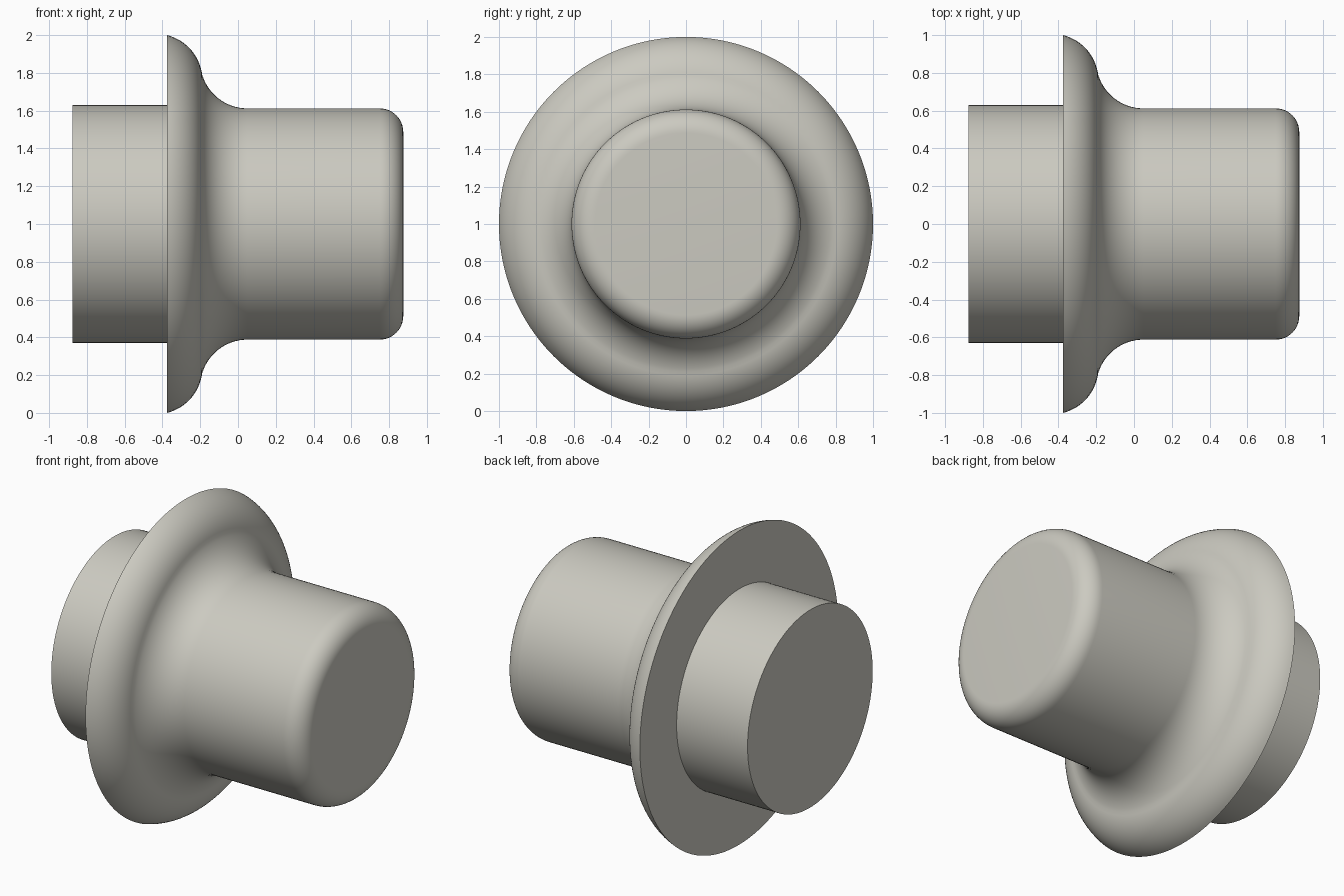
import bpy, bmesh, math
from mathutils import Matrix, Vector

if "Cube" in bpy.data.objects:
    bpy.data.objects.remove(bpy.data.objects["Cube"])

SEGMENTS = 128


def arc(cx, cr, radius, start, end, steps):
    """Points of an arc in the (axis, radius) plane, angles in degrees."""
    pts = []
    for i in range(steps + 1):
        a = math.radians(start + (end - start) * i / steps)
        pts.append((cx + radius * math.cos(a), cr + radius * math.sin(a)))
    return pts


# Profile along the x axis: rear spigot, flange, cove, barrel, rounded nose
R = 0.25
c1 = Vector((-0.4375, 0.758))
c2 = Vector((0.05, 0.862))
tilt = math.degrees(math.atan2(c2.y - c1.y, c2.x - c1.x))
rim = math.degrees(math.atan2(1.0 - c1.y, -0.375 - c1.x))

profile = [(-0.875, 0.63), (-0.375, 0.63)]
profile += arc(c1.x, c1.y, R, rim, tilt, 14)                       # flange edge
profile += arc(c2.x, c2.y, R, 180 + tilt, 270, 16)[1:]             # cove
profile += arc(0.75, 0.487, 0.125, 90, 0, 12)                      # nose

# Revolve the profile about the x axis
bm = bmesh.new()
rings = []
for x, r in profile:
    ring = [bm.verts.new((x, r * math.cos(2 * math.pi * i / SEGMENTS),
                          r * math.sin(2 * math.pi * i / SEGMENTS)))
            for i in range(SEGMENTS)]
    rings.append(ring)
for a, b in zip(rings, rings[1:]):
    for i in range(SEGMENTS):
        j = (i + 1) % SEGMENTS
        bm.faces.new((a[i], a[j], b[j], b[i]))

# Flat end caps
bm.faces.new(rings[0])
bm.faces.new(rings[-1])
bmesh.ops.recalc_face_normals(bm, faces=bm.faces)
bm.transform(Matrix.Translation((0, 0, 1)))

mesh = bpy.data.meshes.new("flanged_plug")
bm.to_mesh(mesh)
bm.free()
plug = bpy.data.objects.new("flanged_plug", mesh)
bpy.context.collection.objects.link(plug)

# Warm grey finish
grey = bpy.data.materials.new("warm_grey")
grey.diffuse_color = (0.60, 0.59, 0.53, 1)
grey.use_nodes = True
grey.node_tree.nodes["Principled BSDF"].inputs["Base Color"].default_value = grey.diffuse_color
mesh.materials.append(grey)

# Smooth curves, crisp rims
bpy.context.view_layer.objects.active = plug
plug.select_set(True)
bpy.ops.object.shade_smooth_by_angle(angle=math.radians(30))
